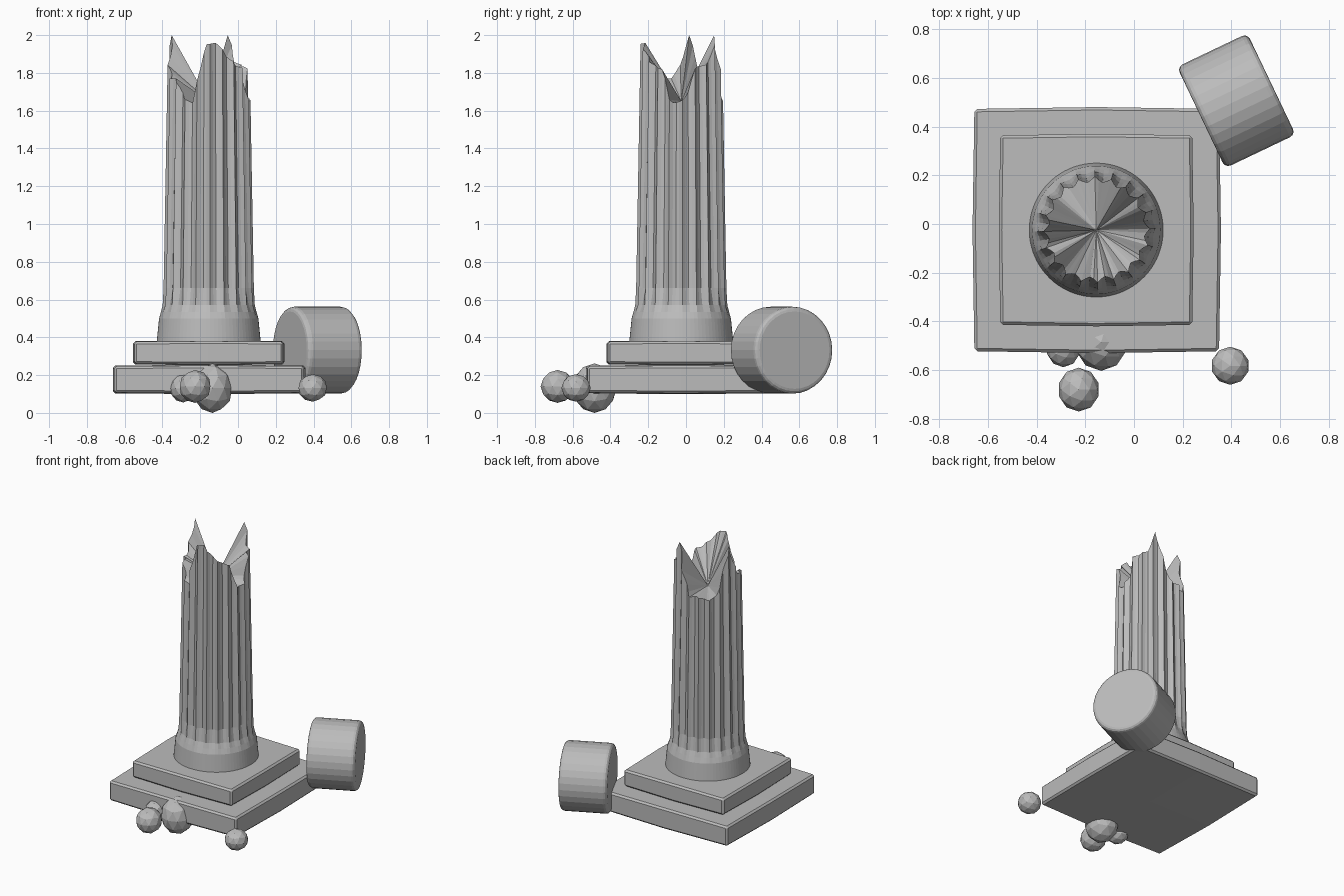
import bpy, bmesh, math
from mathutils import Matrix, Vector

cube = bpy.data.objects.get("Cube")
if cube:
    bpy.data.objects.remove(cube, do_unlink=True)

# One stone colour for everything
stone = bpy.data.materials.new("grey_stone")
stone.use_nodes = True
stone.diffuse_color = (0.5, 0.5, 0.5, 1)
bsdf = next(n for n in stone.node_tree.nodes if n.type == 'BSDF_PRINCIPLED')
bsdf.inputs["Base Color"].default_value = stone.diffuse_color
bsdf.inputs["Roughness"].default_value = 0.9


def finish(name, bm, bevel=0, segments=1):
    bmesh.ops.recalc_face_normals(bm, faces=bm.faces)
    mesh = bpy.data.meshes.new(name)
    bm.to_mesh(mesh)
    bm.free()
    mesh.materials.append(stone)
    obj = bpy.data.objects.new(name, mesh)
    bpy.context.collection.objects.link(obj)
    if bevel:
        mod = obj.modifiers.new("worn_edges", 'BEVEL')
        mod.width = bevel
        mod.segments = segments
        mod.limit_method = 'ANGLE'
        mod.angle_limit = math.radians(40)
    return obj


def slab(name, centre, size):
    """Square slab with slightly worn, pulled-in corners."""
    bm = bmesh.new()
    bmesh.ops.create_cube(bm, size=2)
    bmesh.ops.subdivide_edges(bm, edges=bm.edges[:], cuts=1, use_grid_fill=True)
    for v in bm.verts:
        corner = abs(v.co.x * v.co.y)
        rim = max(abs(v.co.x), abs(v.co.y))
        v.co.xy *= 1 - 0.015 * corner
        v.co.z *= 1 - 0.05 * rim - 0.05 * corner
        v.co = Vector(centre) + Vector([c * s / 2 for c, s in zip(v.co, size)])
    finish(name, bm, 0.012)


slab("lower_plinth", (-0.153, -0.025, 0.177), (1.02, 1.01, 0.155))
slab("upper_plinth", (-0.155, -0.025, 0.318), (0.8, 0.79, 0.13))

# Broken rim: angle in degrees and height
RIM = [(0, 1.65), (10, 1.69), (20, 1.83), (35, 1.84), (48, 1.86), (60, 2.0),
       (75, 1.8), (90, 1.65), (105, 1.66), (125, 1.64), (140, 1.66), (155, 1.84),
       (168, 2.0), (180, 1.85), (195, 1.77), (215, 1.77), (230, 1.67), (245, 1.64),
       (255, 1.78), (265, 1.95), (282, 1.96), (300, 1.88), (315, 1.84), (330, 1.82),
       (345, 1.64), (360, 1.65)]


def rim_height(angle):
    for (a, za), (b, zb) in zip(RIM, RIM[1:]):
        if a <= angle <= b:
            return za + (zb - za) * (angle - a) / (b - a)


# Fluted column: round foot, tapering flutes, jagged top falling to its middle
FLUTES = 20
COUNT = FLUTES * 4
FLUTE_DEPTH = [0, 0.65, 1, 0.65]
cx, cy = -0.155, -0.025
bm = bmesh.new()
rings = []
for z, radius, depth in [(0.37, 0.276, 0), (0.5, 0.263, 0), (0.535, 0.253, 0.004),
                         (0.57, 0.244, 0.01), (0.66, 0.239, 0.022), (None, 0, 0.022)]:
    ring = []
    for i in range(COUNT):
        angle = i * 360 / COUNT + 1.5
        height = rim_height(angle) if z is None else z
        r = 0.239 - 0.018 * (height - 0.66) if z is None else radius
        r -= depth * FLUTE_DEPTH[i % 4]
        a = math.radians(angle)
        ring.append(bm.verts.new((cx + r * math.cos(a), cy + r * math.sin(a), height)))
    rings.append(ring)
for low, high in zip(rings, rings[1:]):
    for i in range(COUNT):
        j = (i + 1) % COUNT
        bm.faces.new((low[i], low[j], high[j], high[i]))
bm.faces.new(rings[0][::-1])
hollow = bm.verts.new((cx, cy, 1.65))
for i in range(COUNT):
    bm.faces.new((rings[-1][i], rings[-1][(i + 1) % COUNT], hollow))
finish("broken_column", bm)

# Fallen drum lying behind the plinth
bm = bmesh.new()
bmesh.ops.create_cone(bm, cap_ends=True, segments=32, radius1=0.23, radius2=0.23,
                      depth=0.32)
bm.transform(Matrix.Translation((0.42, 0.506, 0.332))
             @ Matrix.Rotation(math.radians(25.5), 4, 'Z')
             @ Matrix.Rotation(math.radians(90), 4, 'Y'))
finish("fallen_drum", bm, 0.025, 3)

# Loose rubble at the front
for name, place, size in [
        ("front_rock", (-0.227, -0.68, 0.14), (0.085, 0.09, 0.087)),
        ("large_rock", (-0.135, -0.485, 0.131), (0.108, 0.118, 0.131)),
        ("side_rock", (-0.29, -0.51, 0.13), (0.07, 0.078, 0.075)),
        ("corner_rock", (0.395, -0.582, 0.132), (0.078, 0.078, 0.073))]:
    bm = bmesh.new()
    bmesh.ops.create_icosphere(bm, subdivisions=2, radius=1)
    bm.transform(Matrix.Translation(place) @ Matrix.Diagonal((*size, 1)))
    finish(name, bm)
